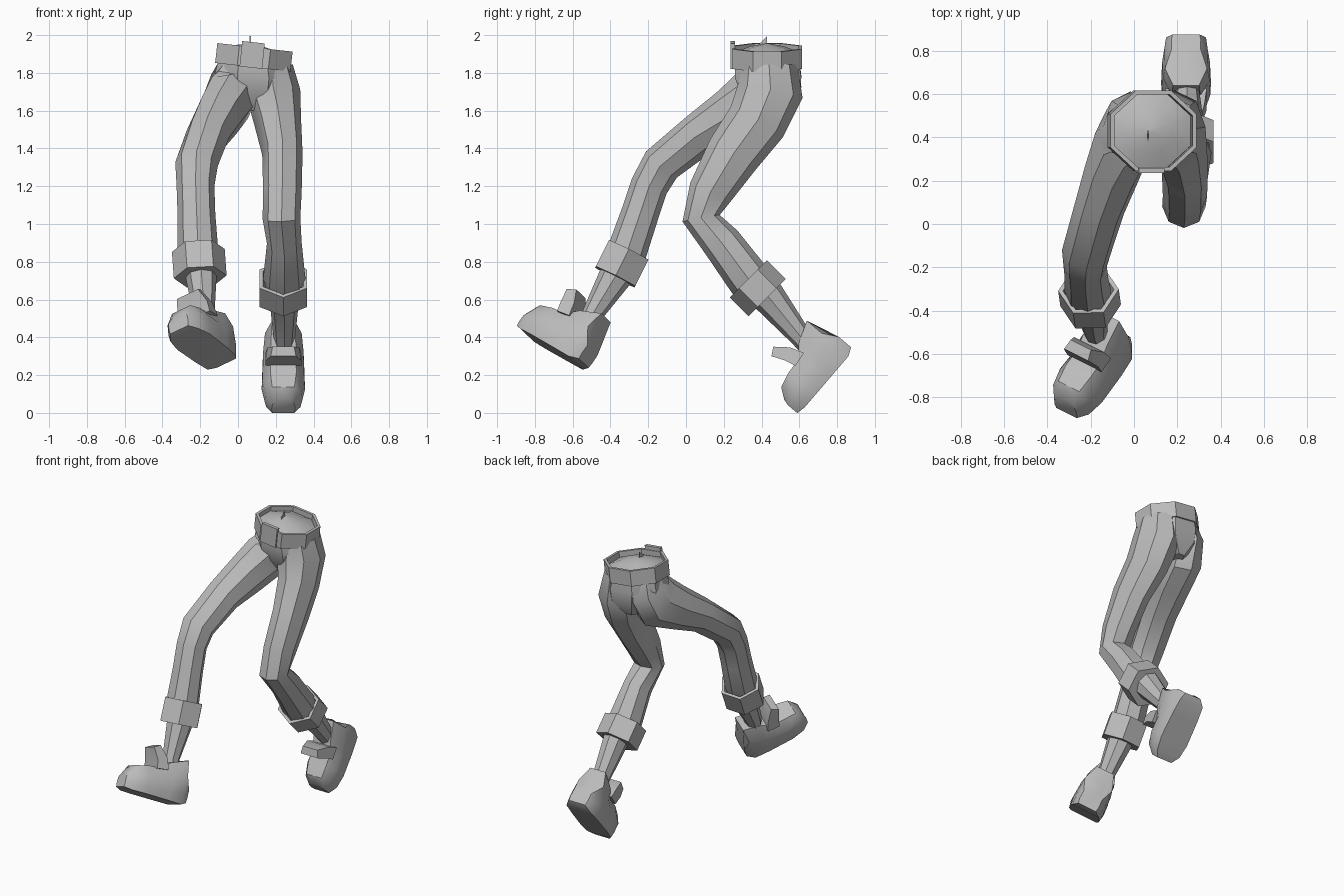
import bpy, bmesh, math
from mathutils import Vector, Matrix

cube = bpy.data.objects.get("Cube")
if cube:
    bpy.data.objects.remove(cube)

grey = bpy.data.materials.new("plain_grey")
grey.use_nodes = True
grey.diffuse_color = (0.5, 0.5, 0.5, 1)
grey.node_tree.nodes["Principled BSDF"].inputs["Base Color"].default_value = (0.5, 0.5, 0.5, 1)


def finish(name, bm):
    bmesh.ops.recalc_face_normals(bm, faces=bm.faces)
    mesh = bpy.data.meshes.new(name)
    bm.to_mesh(mesh)
    bm.free()
    mesh.materials.append(grey)
    obj = bpy.data.objects.new(name, mesh)
    bpy.context.collection.objects.link(obj)
    bpy.ops.object.select_all(action='DESELECT')
    obj.select_set(True)
    bpy.context.view_layer.objects.active = obj
    bpy.ops.object.shade_smooth_by_angle(angle=math.radians(35))
    return obj


def loft(name, rings, closed=False):
    """Skin a list of equal point rings, capped or joined end to start."""
    bm = bmesh.new()
    loops = [[bm.verts.new(p) for p in ring] for ring in rings]
    n = len(loops[0])
    pairs = list(zip(loops, loops[1:]))
    if closed:
        pairs.append((loops[-1], loops[0]))
    else:
        bm.faces.new(loops[0])
        bm.faces.new(loops[-1])
    for low, high in pairs:
        for i in range(n):
            j = (i + 1) % n
            bm.faces.new((low[i], low[j], high[j], high[i]))
    return finish(name, bm)


def ring(centre, axis, a, b, sides=8, turn=0.0):
    """Oval across an axis: a is the sideways radius, b the other one."""
    t = axis.normalized()
    side = (Vector((1, 0, 0)) - t * t.x).normalized()
    other = t.cross(side)
    angles = [turn + math.tau * i / sides for i in range(sides)]
    return [centre + side * a * math.cos(q) + other * b * math.sin(q) for q in angles]


def limb(name, stations):
    pts = [Vector(s[:3]) for s in stations]
    last = len(pts) - 1
    rings = []
    for i, s in enumerate(stations):
        d_in = (pts[max(i, 1)] - pts[max(i, 1) - 1]).normalized()
        d_out = (pts[min(i + 1, last)] - pts[min(i, last - 1)]).normalized()
        rings.append(ring(pts[i], d_in + d_out, s[3], s[4]))
    return loft(name, rings)


def band(name, start, end, a, b, wall, hem, sides, turn=0.0):
    """Hollow sleeve; wall is its thickness at the end, hem at the start."""
    p, q = Vector(start), Vector(end)
    axis = q - p
    return loft(name, [ring(c, axis, a - w, b - w, sides, turn)
                       for c, w in ((p, 0), (q, 0), (q, wall), (p, hem))], closed=True)


def shoe(side, origin, forward, up):
    f = Vector(forward).normalized()
    u = Vector(up)
    u = (u - f * u.dot(f)).normalized()
    w = f.cross(u)
    o = Vector(origin)

    def at(x, y, z):
        return o + f * x + w * y + u * z

    # Sections from heel to toe: distance, half width, bottom, top, top lean
    sections = [(-0.045, 0.068, 0.02, 0.15, 0.02), (0.0, 0.1, 0, 0.29, 0),
                (0.1, 0.11, 0, 0.245, 0.02), (0.17, 0.112, 0, 0.19, 0.02),
                (0.27, 0.115, 0, 0.185, 0), (0.355, 0.098, 0, 0.165, 0),
                (0.405, 0.062, 0.01, 0.11, -0.01)]
    rings = []
    for x, h, lo, hi, lean in sections:
        m = hi - lo
        half = [(0.92, lo, 0), (1, lo + 0.25 * m, 0), (0.97, lo + 0.65 * m, 0), (0.6, hi, lean)]
        rings.append([at(x + l, h * k, z) for k, z, l in half] +
                     [at(x + l, -h * k, z) for k, z, l in reversed(half)])
    loft(side + "_shoe", rings)

    # Tongue curling up in front of the ankle, narrower towards its tip
    flap = [(0.14, 0.19), (0.22, 0.18), (0.235, 0.24), (0.265, 0.31), (0.22, 0.335), (0.165, 0.265)]
    loft(side + "_shoe_tongue", [[at(x, s * (0.095 - 0.4 * max(z - 0.24, 0)), z) for x, z in flap]
                                 for s in (-1, 1)])


# Hips
loft("hips", [ring(Vector((x, y, z)), Vector((0.12 * k, 0, 1)), a, b, 8, math.pi / 8)
              for x, y, z, a, b, k in (
    (0.065, 0.45, 1.6, 0.06, 0.11, 0), (0.08, 0.445, 1.69, 0.2, 0.17, 0.3),
    (0.08, 0.435, 1.78, 0.22, 0.19, 0.7), (0.08, 0.43, 1.85, 0.198, 0.185, 1),
    (0.08, 0.43, 1.9, 0.197, 0.182, 1), (0.08, 0.43, 1.935, 0.11, 0.1, 1),
    (0.08, 0.43, 1.955, 0.01, 0.01, 1))])

# Trouser legs
limb("left_leg", [
    (0.18, 0.44, 1.84, 0.11, 0.15), (0.185, 0.445, 1.7, 0.145, 0.175),
    (0.21, 0.375, 1.54, 0.125, 0.16), (0.235, 0.25, 1.37, 0.107, 0.145),
    (0.235, 0.13, 1.17, 0.102, 0.118), (0.23, 0.08, 1.03, 0.1, 0.1),
    (0.245, 0.19, 0.9, 0.092, 0.105), (0.245, 0.33, 0.71, 0.112, 0.115),
    (0.245, 0.44, 0.61, 0.08, 0.09), (0.245, 0.61, 0.4, 0.057, 0.057),
    (0.245, 0.68, 0.31, 0.05, 0.05)])
limb("right_leg", [
    (0.01, 0.435, 1.86, 0.1, 0.15), (-0.015, 0.445, 1.76, 0.13, 0.17),
    (-0.045, 0.39, 1.665, 0.14, 0.18), (-0.1, 0.24, 1.575, 0.13, 0.145),
    (-0.16, 0.07, 1.475, 0.117, 0.115), (-0.22, -0.13, 1.315, 0.113, 0.107),
    (-0.225, -0.195, 1.2, 0.1, 0.1), (-0.22, -0.245, 1.05, 0.1, 0.1),
    (-0.213, -0.31, 0.86, 0.108, 0.105), (-0.195, -0.375, 0.72, 0.082, 0.088),
    (-0.18, -0.49, 0.53, 0.057, 0.057), (-0.16, -0.53, 0.44, 0.05, 0.05)])

# Rolled cuffs
band("left_cuff", (0.24, 0.43, 0.61), (0.24, 0.33, 0.71), 0.145, 0.14, 0.022, 0.07, 6, math.pi / 2)
band("right_cuff", (-0.2, -0.375, 0.72), (-0.21, -0.305, 0.86), 0.14, 0.135, 0.022, 0.07, 6)

# Belt, buckle and a loose sliver of cloth at the waist
band("belt", (0.078, 0.43, 1.83), (0.09, 0.43, 1.935), 0.217, 0.2, 0.02, 0.02, 8, math.pi / 8)
bm = bmesh.new()
bmesh.ops.create_cube(bm, size=1, matrix=Matrix.Translation((0.075, 0.247, 1.895)) @
                      Matrix.Rotation(math.radians(6), 4, 'Y') @ Matrix.Diagonal((0.12, 0.024, 0.135, 1)))
finish("belt_buckle", bm)
loft("waist_sliver", [[(x, 0.38, 1.945), (x, 0.43, 1.995), (x, 0.43, 1.945)] for x in (0.062, 0.068)])

# Shoes
shoe("left", (0.24, 0.86, 0.3), (0, -0.65, -0.76), (0, -0.76, 0.65))
shoe("right", (-0.085, -0.585, 0.265), (-0.54, -0.7, 0.4), (-0.12, 0.52, 0.8))
